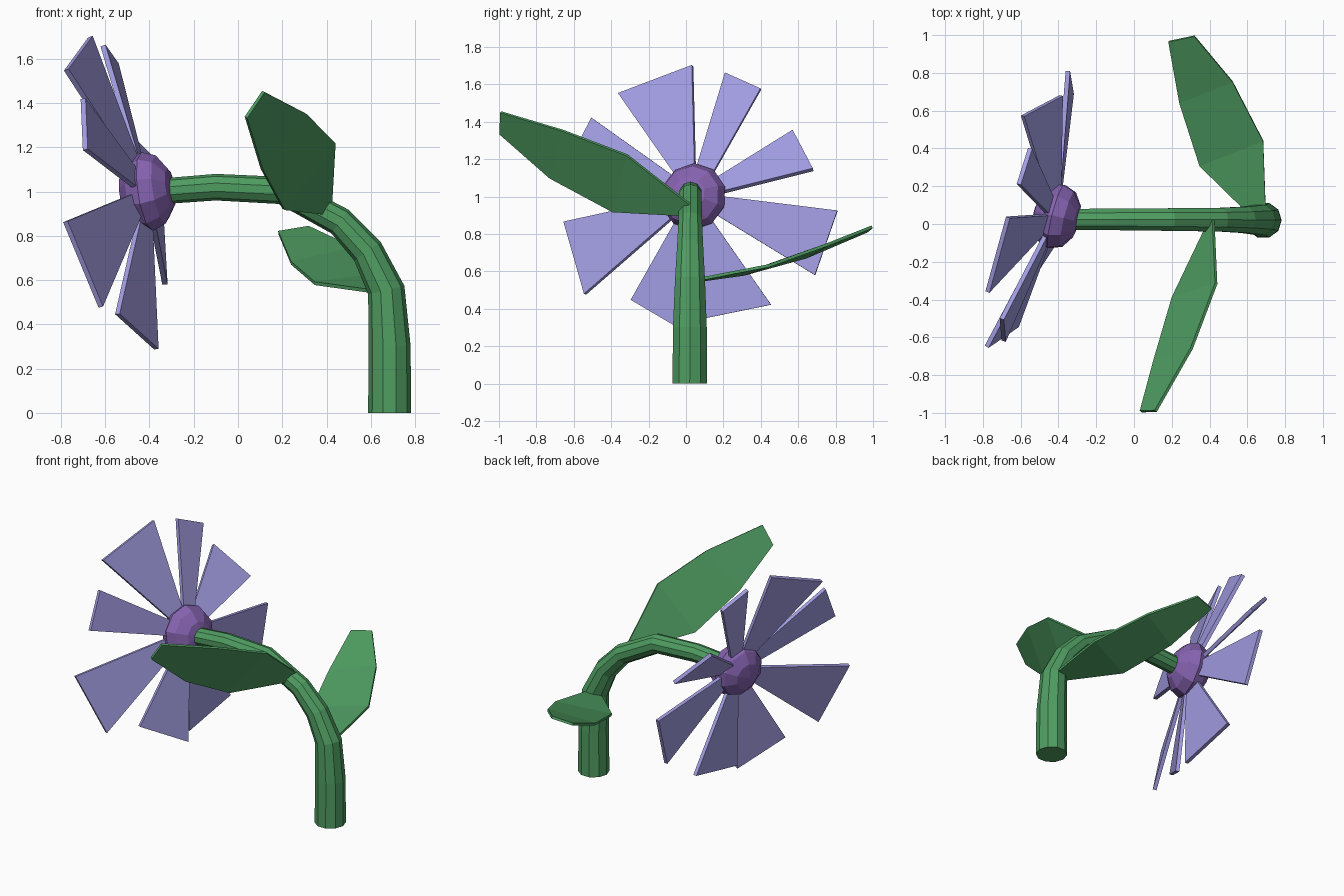
import bpy, bmesh, math
from mathutils import Vector, Matrix

if "Cube" in bpy.data.objects:
    bpy.data.objects.remove(bpy.data.objects["Cube"])


def material(name, rgb):
    m = bpy.data.materials.new(name)
    m.diffuse_color = (*rgb, 1)
    m.use_nodes = True
    m.node_tree.nodes["Principled BSDF"].inputs["Base Color"].default_value = m.diffuse_color
    return m


GREEN = material("leaf green", (0.078, 0.335, 0.12))
LILAC = material("petal lilac", (0.36, 0.335, 0.76))
PURPLE = material("hub purple", (0.24, 0.125, 0.44))


def finish(name, bm, mat):
    bmesh.ops.recalc_face_normals(bm, faces=bm.faces)
    me = bpy.data.meshes.new(name)
    bm.to_mesh(me)
    bm.free()
    me.materials.append(mat)
    ob = bpy.data.objects.new(name, me)
    bpy.context.collection.objects.link(ob)
    return ob


def blade(name, rows, thickness, mat):
    """Thin strip through pairs of edge points."""
    bm = bmesh.new()
    vs = [[bm.verts.new(p) for p in row] for row in rows]
    for (a, b), (c, d) in zip(vs, vs[1:]):
        bm.faces.new((a, b, d, c))
    ob = finish(name, bm, mat)
    mod = ob.modifiers.new("thickness", 'SOLIDIFY')
    mod.thickness = thickness
    mod.offset = 0


# Curved ten-sided stem: (x, z, radius) along its centre line
path = [(.685, 0, .097), (.685, .3, .095), (.67, .555, .084), (.585, .73, .073),
        (.46, .865, .066), (.2, 1.005, .063), (-.1, 1.02, .06), (-.36, 1.0, .058)]
bm = bmesh.new()
rings = []
for i, (x, z, r) in enumerate(path):
    p, q = path[max(i - 1, 0)], path[min(i + 1, len(path) - 1)]
    t = Vector((q[0] - p[0], 0, q[1] - p[1])).normalized()
    if i == 0:
        t = Vector((0, 0, 1))
    side = Vector((t.z, 0, -t.x))
    centre = Vector((x, .02 + .005 * i / 7, z))
    rings.append([bm.verts.new(centre + r * (math.cos(a) * side + math.sin(a) * Vector((0, 1, 0))))
                  for a in (k * math.tau / 10 for k in range(10))])
for lo, hi in zip(rings, rings[1:]):
    for k in range(10):
        j = (k + 1) % 10
        bm.faces.new((lo[k], lo[j], hi[j], hi[k]))
bm.faces.new(rings[0])
bm.faces.new(rings[-1])
finish("stem", bm, GREEN)

# Two leaves, base to tip
blade("upper_leaf", [((.378, -.03, .90), (.42, .02, .96)),
                     ((.206, -.39, .92), (.435, -.315, 1.222)),
                     ((.108, -.725, 1.10), (.305, -.658, 1.353)),
                     ((.036, -.993, 1.335), (.115, -.99, 1.452))], .016, GREEN)
blade("lower_leaf", [((.60, .06, .55), (.697, .08, .56)),
                     ((.347, .308, .585), (.684, .44, .63)),
                     ((.24, .642, .677), (.522, .753, .742)),
                     ((.182, .966, .815), (.32, .995, .838))], .016, GREEN)

# Flower hub: flattened low-poly ball facing along the flower axis
hub = Vector((-.41, .04, 1.0))
axis = Vector((-1, .25, -.15)).normalized()
bm = bmesh.new()
turn = axis.to_track_quat('Z', 'Y').to_matrix().to_4x4()
bmesh.ops.create_uvsphere(bm, u_segments=10, v_segments=6, radius=1,
                          matrix=Matrix.Translation(hub) @ turn @ Matrix.Diagonal((.18, .18, .125, 1)))
finish("flower_hub", bm, PURPLE)

# Eight wedge petals, each given by its two outer corners
tips = [((-.776, -.36, 1.55), (-.667, .035, 1.70)),
        ((-.61, .21, 1.66), (-.55, .40, 1.575)),
        ((-.59, .572, 1.35), (-.385, .68, 1.144)),
        ((-.35, .81, .925), (-.33, .69, .58)),
        ((-.385, .455, .422), (-.40, .03, .335)),
        ((-.369, -.02, .288), (-.545, -.29, .447)),
        ((-.62, -.54, .478), (-.78, -.65, .864)),
        ((-.69, -.62, 1.19), (-.70, -.503, 1.42))]
for i, (a, b) in enumerate(tips):
    a, b = Vector(a), Vector(b)
    out = ((a + b) / 2 - hub).normalized()
    half = (b - a).normalized() * .042
    root = hub + out * .1
    blade(f"petal_{i + 1}", [(root - half, root + half), (a, b)], .024, LILAC)
